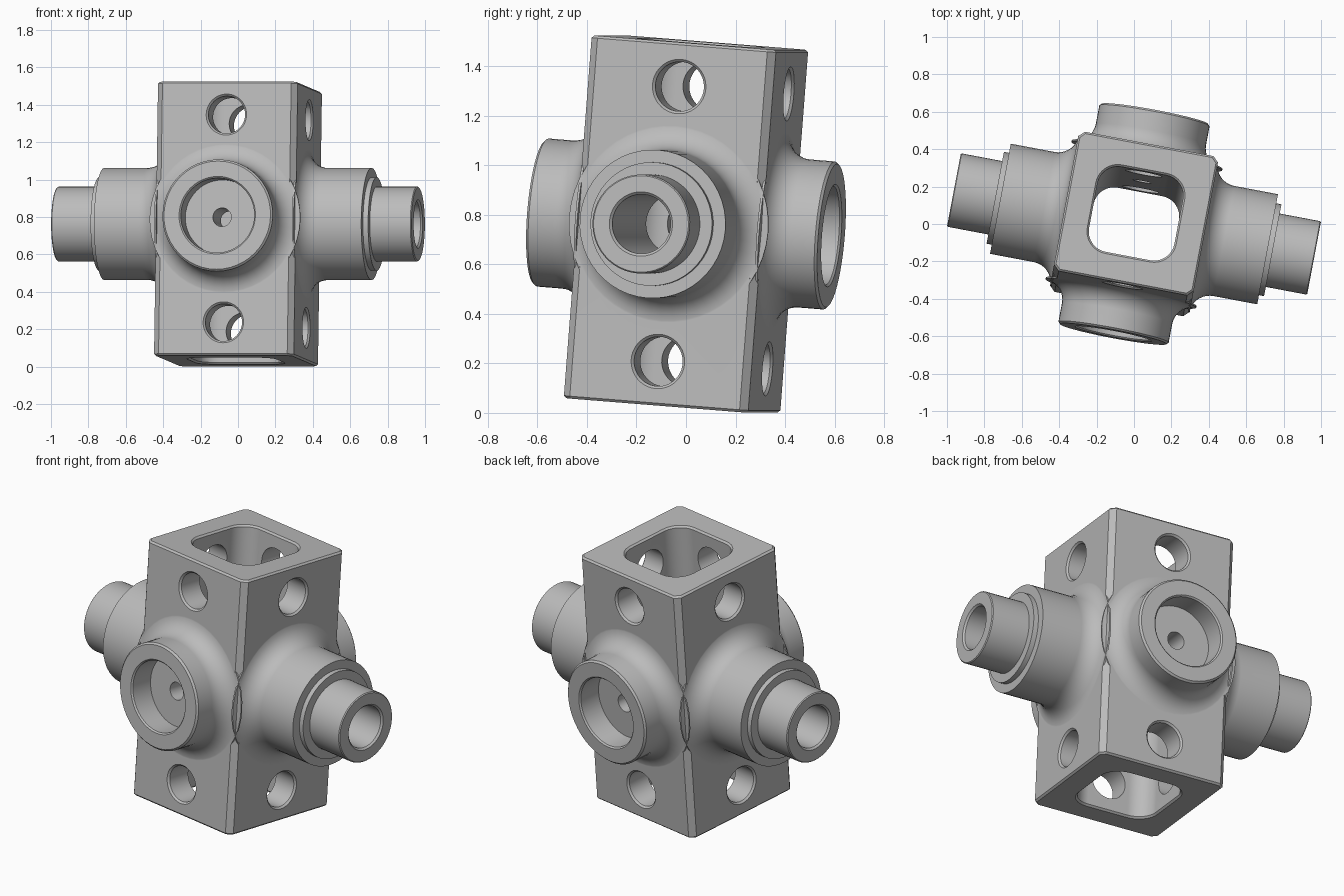
import bpy, bmesh
from math import sin, cos, pi, radians
from mathutils import Matrix, Vector

if "Cube" in bpy.data.objects:
    bpy.data.objects.remove(bpy.data.objects["Cube"], do_unlink=True)

grey = bpy.data.materials.new("metal_grey")
grey.use_nodes = True
grey.diffuse_color = (0.5, 0.5, 0.5, 1)
grey.node_tree.nodes["Principled BSDF"].inputs["Base Color"].default_value = (0.5, 0.5, 0.5, 1)

ALONG_X = Matrix.Rotation(pi / 2, 4, 'Y')
ALONG_Y = Matrix.Rotation(pi / 2, 4, 'X')
ALONG_Z = Matrix.Identity(4)


def circle(r, n=48):
    return [(r * cos(2 * pi * i / n), r * sin(2 * pi * i / n)) for i in range(n)]


def rounded_square(half, r, seg):
    pts = []
    for q in range(4):
        a0 = q * pi / 2
        cx = (half - r) * (1 if q in (0, 3) else -1)
        cy = (half - r) * (1 if q < 2 else -1)
        for i in range(seg + 1):
            a = a0 + i / seg * pi / 2
            pts.append((cx + r * cos(a), cy + r * sin(a)))
    return pts


def loft(name, half_sections, matrix):
    """Solid through the centre; the sections (outline, distance) are mirrored to both ends."""
    sections = [(o, -d) for o, d in reversed(half_sections)] + half_sections
    bm = bmesh.new()
    rings = [[bm.verts.new((x, y, d)) for x, y in o] for o, d in sections]
    n = len(rings[0])
    for a, b in zip(rings, rings[1:]):
        for i in range(n):
            j = (i + 1) % n
            bm.faces.new((a[i], a[j], b[j], b[i]))
    bm.faces.new(rings[0])
    bm.faces.new(rings[-1])
    bmesh.ops.recalc_face_normals(bm, faces=bm.faces)
    bm.transform(matrix)
    mesh = bpy.data.meshes.new(name)
    bm.to_mesh(mesh)
    bm.free()
    mesh.materials.append(grey)
    ob = bpy.data.objects.new(name, mesh)
    bpy.context.collection.objects.link(ob)
    return ob


def turned(name, profile, axis, offset=0):
    shift = Matrix.Translation(Vector((0, 0, offset)))
    return loft(name, [(circle(r), d) for r, d in profile], shift @ axis)


def combine(target, other, operation):
    mod = target.modifiers.new(operation, 'BOOLEAN')
    mod.operation, mod.solver, mod.object = operation, 'EXACT', other
    bpy.context.view_layer.objects.active = target
    bpy.ops.object.modifier_apply(modifier=mod.name)
    bpy.data.objects.remove(other, do_unlink=True)


# Square block with chamfered edges
body = loft("hub_block", [(rounded_square(0.38, 0.03, 1), 0.725),
                          (rounded_square(0.37, 0.025, 1), 0.735)], ALONG_Z)

# Fillet that flares from each round boss onto the block
flare = [(0.3, 0.36), (0.41, 0.37)]
for k in range(10):
    a = k / 9 * pi / 2
    flare.append((0.41 - 0.11 * sin(a), 0.379 + 0.11 * (1 - cos(a))))

# Stepped side arms, and front and back bosses
arms = turned("side_arms", flare + [(0.3, 0.727), (0.25, 0.727), (0.25, 0.755), (0.2, 0.755),
                                    (0.2, 0.975), (0.195, 0.98)], ALONG_X)
bosses = turned("front_back_bosses", flare + [(0.3, 0.59), (0.29, 0.6)], ALONG_Y)
combine(body, arms, 'UNION')
combine(body, bosses, 'UNION')

# Square cavity through the height of the block
cavity = loft("cavity", [(rounded_square(0.232, 0.11, 8), 0.725),
                         (rounded_square(0.252, 0.13, 8), 0.745)], ALONG_Z)
combine(body, cavity, 'DIFFERENCE')

# Arm bores, and counterbores with a small hole in the bosses
combine(body, turned("arm_bore", [(0.12, 0.97), (0.14, 0.99)], ALONG_X), 'DIFFERENCE')
combine(body, turned("boss_bore", [(0.05, 0.46), (0.2, 0.46), (0.2, 0.592), (0.215, 0.607)],
                     ALONG_Y), 'DIFFERENCE')

# Cross holes above and below the bosses
for axis in (ALONG_X, ALONG_Y):
    for z in (-0.557, 0.557):
        hole = turned("cross_hole", [(0.1, 0.37), (0.12, 0.39)], axis, z)
        combine(body, hole, 'DIFFERENCE')

# Smooth shading with crisp edges
bpy.ops.object.select_all(action='DESELECT')
body.select_set(True)
bpy.context.view_layer.objects.active = body
bpy.ops.object.shade_smooth_by_angle(angle=radians(30))
weighted = body.modifiers.new("weighted_normals", 'WEIGHTED_NORMAL')
weighted.keep_sharp = True

# Lean and turn the whole hub
body.matrix_world = (Matrix.Translation((0, 0, 0.763))
                     @ Matrix.Rotation(radians(-10.7), 4, 'Z')
                     @ Matrix.Rotation(radians(-4.5), 4, 'X'))
